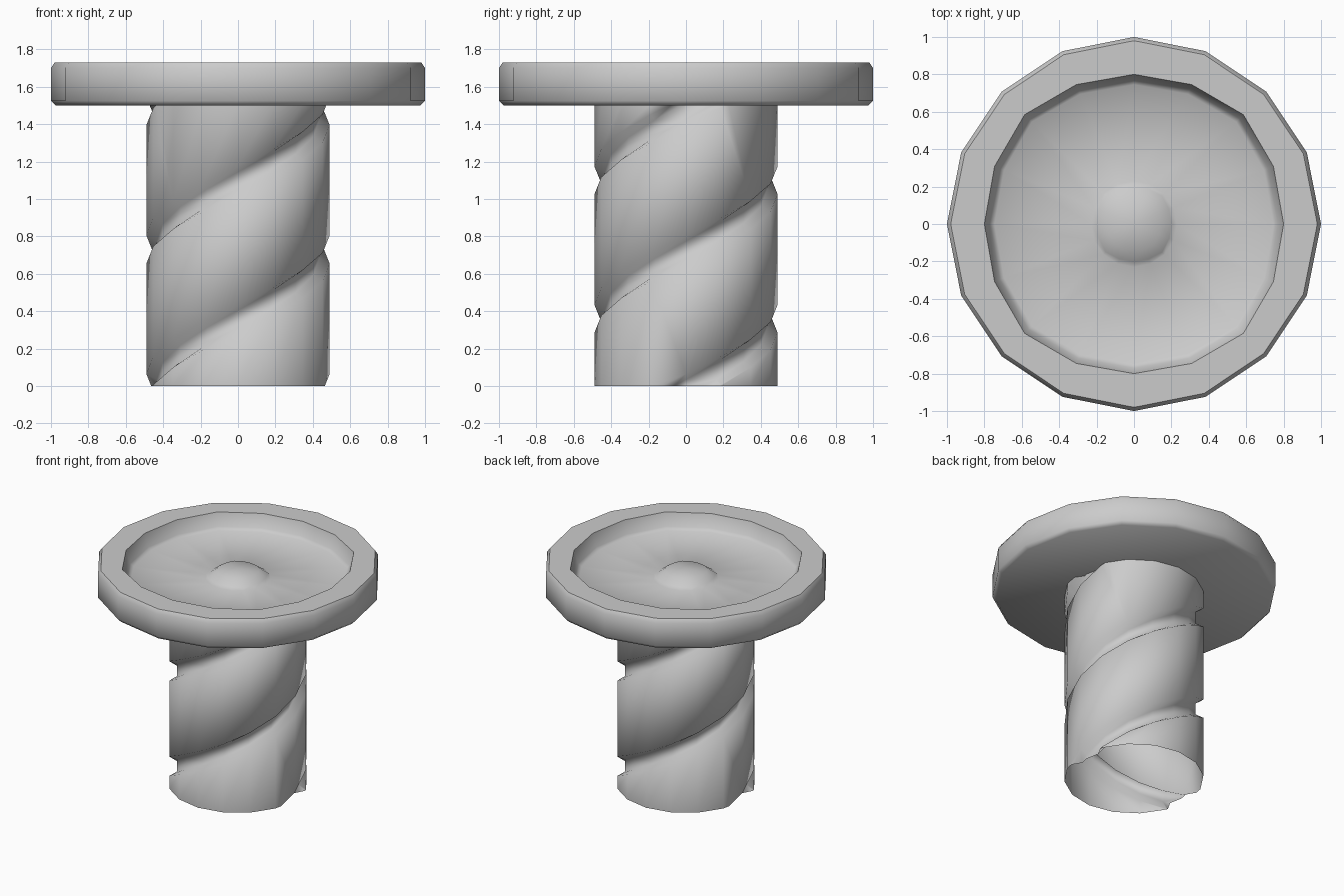
import bpy, bmesh, math

old = bpy.data.objects.get("Cube")
if old:
    bpy.data.objects.remove(old, do_unlink=True)

SIDES = 16
grey = bpy.data.materials.new("plain_grey")
grey.use_nodes = True
GREY = (0.6, 0.6, 0.6, 1)
grey.diffuse_color = GREY
grey.node_tree.nodes["Principled BSDF"].inputs["Base Color"].default_value = GREY


def finish(name, bm, angle):
    mesh = bpy.data.meshes.new(name)
    bm.to_mesh(mesh)
    bm.free()
    mesh.materials.append(grey)
    ob = bpy.data.objects.new(name, mesh)
    bpy.context.collection.objects.link(ob)
    bpy.ops.object.select_all(action='DESELECT')
    ob.select_set(True)
    bpy.context.view_layer.objects.active = ob
    bpy.ops.object.shade_smooth_by_angle(angle=math.radians(angle))
    return ob


# Round head: rings of (radius, height, squareness), from underside to button top
rings = [(0.975, 1.5, 0), (1, 1.525, 0), (1, 1.70, 0), (0.98, 1.73, 0),
         (0.80, 1.73, 0.027), (0.77, 1.63, 0.027), (0.745, 1.61, 0.027),
         (0.23, 1.605, 0), (0.20, 1.62, 0.012), (0.145, 1.66, 0.008)]
bm = bmesh.new()
loops = []
for radius, z, square in rings:
    loop = []
    for i in range(SIDES):
        a = math.tau * i / SIDES
        r = radius + square * math.sin(2 * a) ** 4
        loop.append(bm.verts.new((r * math.cos(a), r * math.sin(a), z)))
    loops.append(loop)
for low, high in zip(loops, loops[1:]):
    for i in range(SIDES):
        j = (i + 1) % SIDES
        bm.faces.new((low[i], low[j], high[j], high[i]))
bm.faces.new(loops[0][::-1])
peak = bm.verts.new((0, 0, 1.67))
for i in range(SIDES):
    bm.faces.new((loops[-1][i], loops[-1][(i + 1) % SIDES], peak))
finish("round_head", bm, 50)

# Hollow shaft: open-ended shell with a two-start helical groove
RADIUS, DEPTH, LEAD = 0.49, 0.055, 1.48
SPACING = LEAD / 2
groove = [(-0.075, 0), (-0.045, DEPTH), (0.045, DEPTH), (0.075, 0)]
rows = [(0.36 + k * SPACING + dz, RADIUS - d) for k in range(-3, 4) for dz, d in groove]
bm = bmesh.new()
columns = []
for i in range(SIDES + 1):
    a = math.tau * i / SIDES - math.pi / 2
    columns.append([bm.verts.new((r * math.cos(a), r * math.sin(a), z + LEAD * i / SIDES))
                    for z, r in rows])
for left, right in zip(columns, columns[1:]):
    for j in range(len(rows) - 1):
        bm.faces.new((left[j], right[j], right[j + 1], left[j + 1]))
bmesh.ops.remove_doubles(bm, verts=bm.verts, dist=0.0005)
# Trim the shell flat at the base and where it meets the head
for z, up in ((0, -1), (1.51, 1)):
    bmesh.ops.bisect_plane(bm, geom=bm.verts[:] + bm.edges[:] + bm.faces[:],
                           plane_co=(0, 0, z), plane_no=(0, 0, up), clear_outer=True)
finish("grooved_shaft", bm, 75)
